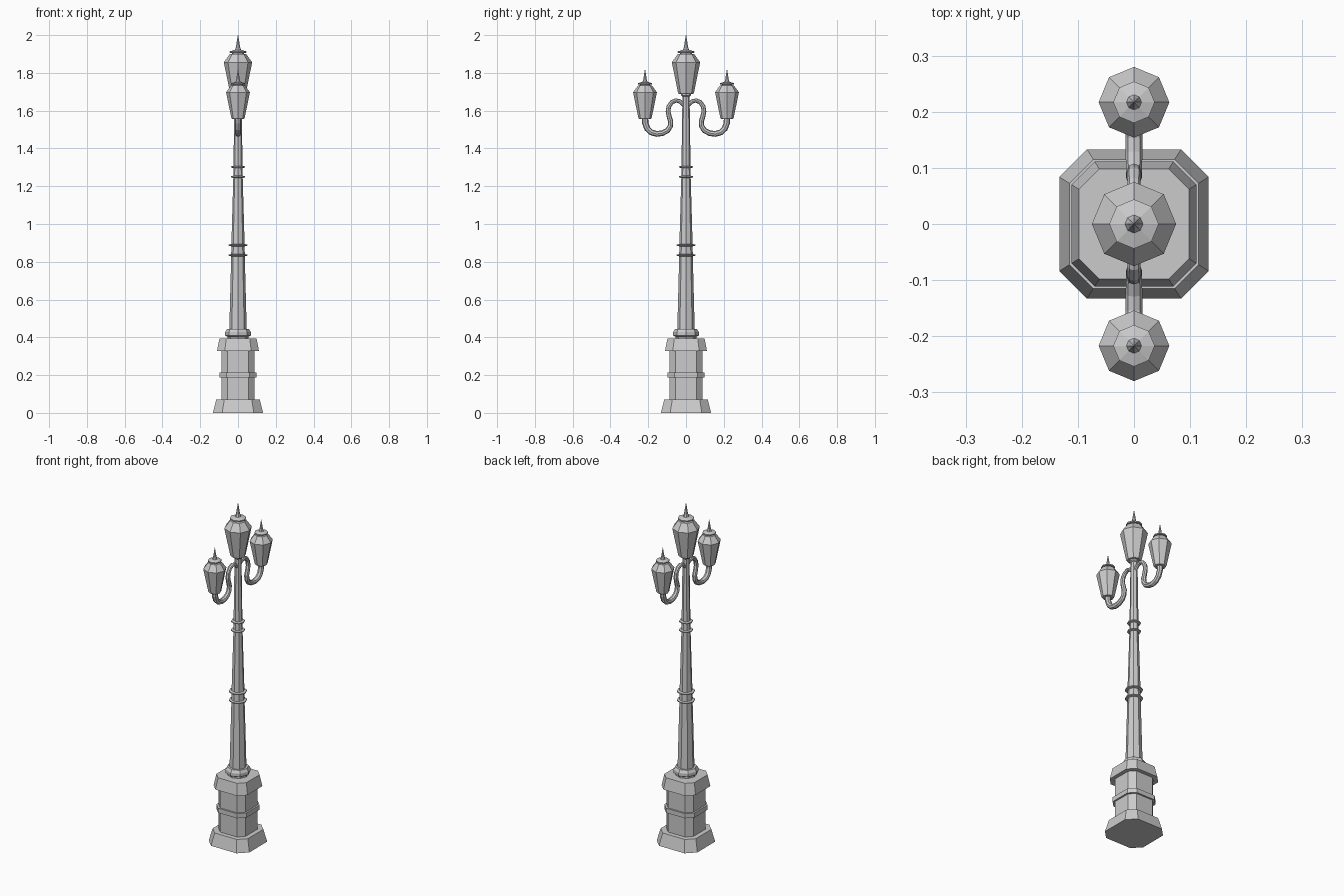
import bpy, math

if "Cube" in bpy.data.objects:
    bpy.data.objects.remove(bpy.data.objects["Cube"])

def loft(name, rings, loc=(0, 0, 0)):
    """Stack outlines [(points, z), ...] into one closed flat-shaded mesh."""
    n = len(rings[0][0])
    verts = [(x, y, z) for pts, z in rings for x, y in pts]
    faces = [(k*n + i, k*n + (i+1) % n, (k+1)*n + (i+1) % n, (k+1)*n + i)
             for k in range(len(rings) - 1) for i in range(n)]
    faces += [tuple(reversed(range(n))), tuple(range(len(verts) - n, len(verts)))]
    me = bpy.data.meshes.new(name)
    me.from_pydata(verts, [], faces)
    ob = bpy.data.objects.new(name, me)
    ob.location = loc
    bpy.context.collection.objects.link(ob)
    return ob

def chamfered(h):
    f = h * 0.63
    return [(h, -f), (h, f), (f, h), (-f, h), (-h, f), (-h, -f), (-f, -h), (f, -h)]

def octagon(r, turn=0.0):
    return [(r*math.cos(turn + i*math.pi/4), r*math.sin(turn + i*math.pi/4)) for i in range(8)]

# Chamfered square pedestal
loft("pedestal", [(chamfered(h), z) for h, z in [
    (.133, 0), (.115, .072), (.088, .072), (.088, .188), (.098, .188), (.098, .215),
    (.088, .215), (.088, .328), (.111, .328), (.098, .395)]])

# Tapered pole with collar and thin rings
profile = [(.056, .39), (.056, .403), (.068, .41), (.068, .428), (.058, .444), (.046, .444)]
for z, r, ring in [(.835, .036, .049), (.888, .035, .049), (1.25, .025, .037), (1.302, .024, .037)]:
    profile += [(r, z - .006), (ring, z - .003), (ring, z + .003), (r, z + .006)]
profile += [(.019, 1.675), (.026, 1.68), (.026, 1.7)]
loft("pole", [(octagon(r), z) for r, z in profile])

# Lanterns with roof, cap and finial
def lantern(name, y, z, s):
    prof = [(.038, 0), (.042, .006), (.075, .168), (.044, .211), (.032, .213), (.032, .217),
            (.044, .219), (.044, .226), (.030, .230), (.016, .234), (.011, .25), (.001, .312)]
    loft(name, [(octagon(r*s), h*s) for r, h in prof], (0, y, z))

lantern("centre_lantern", 0, 1.688, 1)

# Curled arms, thickening toward the side lanterns
path = [(0, 1.615), (.018, 1.636), (.035, 1.65), (.053, 1.654), (.075, 1.645), (.091, 1.622),
        (.095, 1.595), (.089, 1.568), (.081, 1.543), (.083, 1.518), (.098, 1.495), (.125, 1.481),
        (.155, 1.477), (.184, 1.485), (.205, 1.505), (.216, 1.535), (.217, 1.565)]
for side, sy in (("front", -1), ("back", 1)):
    cu = bpy.data.curves.new(side + "_arm", 'CURVE')
    cu.dimensions = '3D'
    cu.bevel_depth = .017
    cu.bevel_resolution = 2
    cu.use_fill_caps = True
    sp = cu.splines.new('POLY')
    sp.points.add(len(path) - 1)
    for i, (p, (y, z)) in enumerate(zip(sp.points, path)):
        p.co = (0, sy*y, z, 1)
        p.radius = .6 + .4*i/(len(path) - 1)
    sp.use_smooth = False
    bpy.context.collection.objects.link(bpy.data.objects.new(side + "_arm", cu))
    lantern(side + "_lantern", sy*.217, 1.556, .84)
